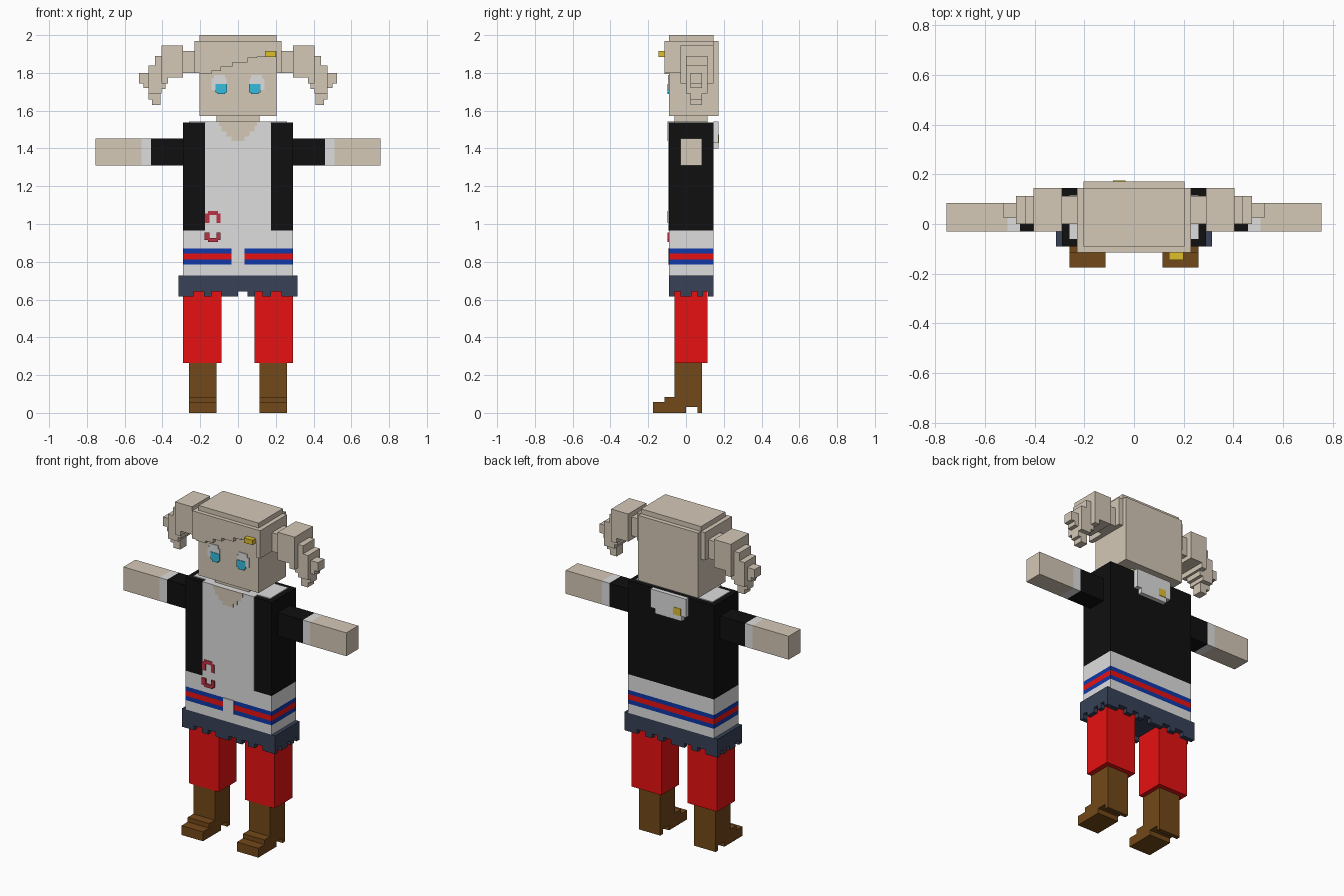
import bpy
import bmesh
from mathutils import Matrix, Vector

cube = bpy.data.objects.get("Cube")
if cube:
    bpy.data.objects.remove(cube, do_unlink=True)


def material(name, r, g, b):
    m = bpy.data.materials.new(name)
    m.use_nodes = True
    m.diffuse_color = (r, g, b, 1)
    m.node_tree.nodes["Principled BSDF"].inputs["Base Color"].default_value = (r, g, b, 1)
    return m


SKIN = material("pale_beige", 0.66, 0.58, 0.47)
WHITE = material("soft_white", 0.73, 0.73, 0.73)
BLACK = material("black", 0.005, 0.005, 0.005)
RED = material("red", 0.82, 0.006, 0.006)
BLUE = material("blue", 0.005, 0.04, 0.40)
NAVY = material("navy", 0.038, 0.053, 0.094)
BROWN = material("brown", 0.17, 0.065, 0.009)
GOLD = material("gold", 0.73, 0.52, 0.025)
CRIMSON = material("crimson", 0.50, 0.032, 0.058)
CYAN = material("cyan", 0.035, 0.50, 0.73)


def part(name, mat, boxes, sides=(1,)):
    """One object per side; each box is (x0, x1, y0, y1, z0, z1)."""
    for s in sides:
        bm = bmesh.new()
        for x0, x1, y0, y1, z0, z1 in boxes:
            centre = Vector((s * (x0 + x1) / 2, (y0 + y1) / 2, (z0 + z1) / 2))
            size = Matrix.Diagonal((x1 - x0, y1 - y0, z1 - z0, 1))
            bmesh.ops.create_cube(bm, size=1, matrix=Matrix.Translation(centre) @ size)
        full = name if len(sides) == 1 else ("left_" if s > 0 else "right_") + name
        mesh = bpy.data.meshes.new(full)
        bm.to_mesh(mesh)
        bm.free()
        mesh.materials.append(mat)
        bpy.context.collection.objects.link(bpy.data.objects.new(full, mesh))


BOTH = (1, -1)
F, B = -0.09, 0.145   # body front and back
P = F - 0.005         # front of thin painted plates

# Boots with stepped toe and small heel
part("boot", BROWN, [
    (0.115, 0.26, -0.06, 0.085, 0.03, 0.265),
    (0.115, 0.26, -0.06, 0.0, 0.0, 0.03),
    (0.115, 0.26, 0.06, 0.085, 0.0, 0.03),
    (0.115, 0.26, -0.115, -0.06, 0.0, 0.085),
    (0.115, 0.26, -0.175, -0.115, 0.0, 0.057)], BOTH)

# Trouser legs
part("trouser_leg", RED, [(0.088, 0.29, -0.06, 0.113, 0.265, 0.645)], BOTH)

# Skirt with a toothed hem
skirt = [(-0.315, 0.315, F, B, 0.642, 0.728)]
for x0, x1 in [(-0.315, -0.235), (-0.18, -0.14), (-0.09, 0.0),
               (0.05, 0.09), (0.13, 0.175), (0.23, 0.315)]:
    skirt += [(x0, x1, F, F + 0.028, 0.615, 0.642), (x0, x1, B - 0.028, B, 0.615, 0.642)]
for y0, y1 in [(-0.03, 0.03), (0.06, 0.09)]:
    skirt += [(s - 0.014, s + 0.014, y0, y1, 0.615, 0.642) for s in (-0.301, 0.301)]
part("skirt", NAVY, skirt)

# Torso in stacked bands
for name, mat, z0, z1 in [
        ("shirt_hem", WHITE, 0.728, 0.785), ("lower_blue_stripe", BLUE, 0.785, 0.811),
        ("red_stripe", RED, 0.811, 0.843), ("upper_blue_stripe", BLUE, 0.843, 0.869),
        ("shirt_waist", WHITE, 0.869, 0.965), ("jacket", BLACK, 0.965, 1.538)]:
    part(name, mat, [(-0.291, 0.291, F, B, z0, z1)])
part("stripe_gap", WHITE, [(-0.035, 0.035, P, F, 0.785, 0.869)])
part("shirt_front", WHITE, [(-0.175, 0.175, P, F, 0.965, 1.538)])
part("shirt_top", WHITE, [(-0.26, 0.26, -0.06, 0.115, 1.538, 1.543),
                          (-0.175, 0.175, P, -0.06, 1.538, 1.543)])
part("neckline", SKIN, [
    (-0.1, 0.1, P - 0.003, P, 1.52, 1.543), (-0.088, 0.088, P - 0.003, P, 1.49, 1.52),
    (-0.062, 0.062, P - 0.003, P, 1.462, 1.49), (-0.035, 0.035, P - 0.003, P, 1.44, 1.462)])

# Stitched pocket trim on the shirt front
trim = []
for z_bar, z_leg in [((1.047, 1.07), (1.005, 1.055)), ((0.905, 0.925), (0.915, 0.955))]:
    trim += [(-0.16, -0.105, P - 0.004, P + 0.005, *z_bar),
             (-0.177, -0.15, P - 0.004, P + 0.005, *z_leg),
             (-0.115, -0.092, P - 0.004, P + 0.005, *z_leg)]
part("pocket_trim", CRIMSON, trim)

# Hood folded on the back, with a gold button
part("hood", WHITE, [(-0.12, 0.12, B, 0.172, 1.43, 1.543),
                     (-0.09, 0.09, B, 0.172, 1.40, 1.43)])
part("hood_button", GOLD, [(-0.085, -0.035, 0.172, 0.175, 1.43, 1.475)])

# Arms in three lengths
for name, mat, x0, x1 in [("sleeve", BLACK, 0.291, 0.46), ("cuff", WHITE, 0.46, 0.51),
                          ("forearm", SKIN, 0.51, 0.755)]:
    part(name, mat, [(x0, x1, -0.03, 0.085, 1.31, 1.453)], BOTH)

# Neck and head
part("neck", SKIN, [(-0.115, 0.115, -0.06, 0.113, 1.538, 1.575)])
part("head", SKIN, [(-0.203, 0.203, F, B, 1.572, 1.97)])
part("eye_white", WHITE, [(0.06, 0.14, P, F, 1.71, 1.77),
                          (0.07, 0.128, P, F, 1.77, 1.79)], BOTH)
part("iris", CYAN, [(0.058, 0.118, P - 0.003, F, 1.697, 1.742),
                    (0.07, 0.108, P - 0.003, F, 1.687, 1.697)], BOTH)

# Hair: cap, back panel, side panels and a fringe that rises to one side
part("hair_cap", SKIN, [(-0.203, 0.203, F, B, 1.97, 2.0)])
part("hair_back", SKIN, [(-0.203, 0.203, B, 0.172, 1.572, 1.97)])
part("hair_side", SKIN, [(0.203, 0.23, -0.115, B, 1.80, 1.97)], BOTH)
edges = [-0.203, -0.14, -0.09, -0.03, 0.05, 0.10, 0.16, 0.203]
lows = [1.795, 1.81, 1.835, 1.855, 1.88, 1.885, 1.91]
part("fringe", SKIN, [(edges[i], edges[i + 1], -0.115, F, lows[i], 1.97) for i in range(7)])
part("hair_clip", GOLD, [(0.142, 0.2, -0.145, -0.11, 1.885, 1.915)])

# Ponytails curling outward and down
part("ponytail", SKIN, [
    (0.23, 0.29, 0.0, 0.113, 1.80, 1.915),
    (0.29, 0.37, -0.03, 0.145, 1.775, 1.945),
    (0.37, 0.405, -0.03, 0.145, 1.745, 1.945),
    (0.385, 0.44, 0.0, 0.113, 1.715, 1.89),
    (0.405, 0.475, 0.0, 0.113, 1.69, 1.84),
    (0.41, 0.435, 0.025, 0.085, 1.63, 1.69),
    (0.435, 0.455, 0.025, 0.085, 1.63, 1.69),
    (0.44, 0.475, 0.025, 0.085, 1.66, 1.84),
    (0.475, 0.50, 0.025, 0.085, 1.72, 1.80),
    (0.50, 0.525, 0.025, 0.085, 1.745, 1.80)], BOTH)
